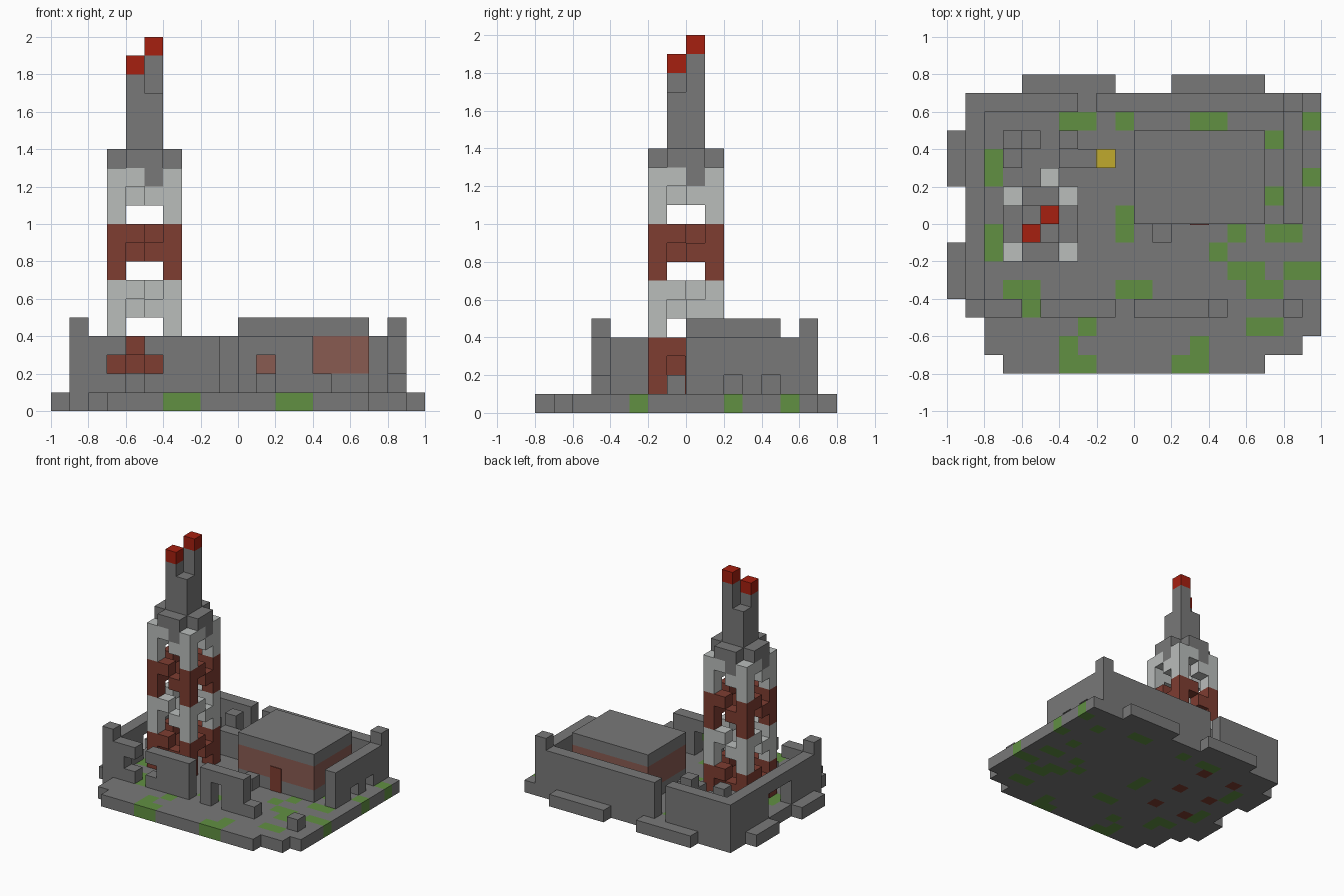
import bpy
import bmesh
from itertools import product
from mathutils import Vector

default_cube = bpy.data.objects.get("Cube")
if default_cube:
    bpy.data.objects.remove(default_cube, do_unlink=True)

UNIT = 0.1
grid = {}       # block cell -> part name
part_colour = {}  # part name -> material


def material(name, red, green, blue):
    mat = bpy.data.materials.new(name)
    mat.use_nodes = True
    colour = (red, green, blue, 1)
    mat.diffuse_color = colour
    mat.node_tree.nodes["Principled BSDF"].inputs["Base Color"].default_value = colour
    return mat


concrete = material("concrete grey", 0.19, 0.19, 0.19)
pale = material("pale grey paint", 0.49, 0.51, 0.5)
rust = material("rust red paint", 0.21, 0.047, 0.031)
brick = material("faded brick", 0.25, 0.105, 0.083)
signal = material("signal red", 0.38, 0.014, 0.005)
grass = material("grass green", 0.12, 0.28, 0.055)
yellow = material("yellow", 0.53, 0.4, 0.027)


def cells(x, y, z, width=1, depth=1, height=1):
    return product(range(x, x + width), range(y, y + depth), range(z, z + height))


def fill(name, mat, *boxes):
    """Claim blocks for a part; each box is x, y, z, width, depth, height."""
    part_colour[name] = mat
    for box in boxes:
        for cell in cells(*box):
            grid[cell] = name


def carve(*boxes):
    for box in boxes:
        for cell in cells(*box):
            grid.pop(cell, None)


# Ground slab with stepped outline and side ledges
fill("ground_slab", concrete,
     (-9, -4, 0, 19, 11), (-9, -5, 0, 19, 1), (-8, -6, 0, 18, 1),
     (-8, -7, 0, 17, 1), (-7, -8, 0, 14, 1),
     (-10, 2, 0, 1, 3), (-10, -4, 0, 1, 3),
     (-6, 7, 0, 5, 1), (2, 7, 0, 5, 1))

# Grass patches: row -> (start, length) runs
grass_rows = {
    5: [(-4, 2), (-1, 1), (3, 2), (9, 1)],
    4: [(7, 1)],
    3: [(-8, 1)],
    2: [(-8, 1), (9, 1)],
    1: [(7, 1)],
    0: [(-1, 1)],
    -1: [(-8, 1), (-1, 1), (5, 1), (7, 2)],
    -2: [(-8, 1), (4, 1)],
    -3: [(5, 2), (8, 2)],
    -4: [(-7, 2), (-1, 2), (6, 2)],
    -5: [(-6, 1)],
    -6: [(-3, 1), (6, 2)],
    -7: [(-4, 1), (3, 1)],
    -8: [(-4, 2), (2, 2)],
}
for row, runs in grass_rows.items():
    for start, length in runs:
        fill("grass_patches", grass, (start, row, 0, length))

# Perimeter walls with gaps, openings and taller corner posts
fill("back_wall", concrete, (-9, 6, 1, 18, 1, 3))
carve((-3, 6, 1, 1, 1, 3))
fill("left_wall", concrete, (-9, -5, 1, 1, 11, 3))
carve((-9, -1, 1, 1, 3, 2))
fill("right_wall", concrete, (8, 0, 1, 1, 6, 3))
carve((8, 2, 1), (8, 4, 1))
fill("corner_posts", concrete, (-9, -5, 1, 1, 1, 4), (8, 6, 1, 1, 1, 4))
fill("front_wall", concrete,
     (-8, -5, 1, 2, 1, 3), (-5, -5, 1, 4, 1, 3), (0, -5, 1, 4, 1, 3), (4, -5, 1))
carve((-7, -5, 2), (-5, -5, 2), (1, -5, 1, 1, 1, 2))
fill("loose_blocks", concrete, (8, -5, 1), (1, -1, 1))

# Low building
fill("building_footing", concrete, (0, 0, 1, 7, 5))
fill("building_walls", brick, (0, 0, 2, 7, 5, 2))
fill("building_roof", concrete, (0, 0, 4, 7, 5))

# Yard machinery and debris
fill("yard_machines", concrete,
     (-4, 4, 1, 1, 1, 3), (-4, 3, 1, 2, 1, 2),
     (-7, 4, 1, 1, 1, 3), (-7, 3, 1, 1, 1, 2), (-6, 4, 1, 1, 1, 2))
fill("machine_footings", rust, (-4, 4, 0), (-7, 4, 0))
fill("yard_crate", pale, (-5, 2, 1))
fill("yellow_barrel", yellow, (-2, 3, 1))


def fill_around_tower(name, mat, u, v, z, height=1):
    """Repeat a block on all four tower sides by quarter turns."""
    for turn in range(4):
        fill(name, mat, (u - 5, v, z, 1, 1, height))
        u, v = -v - 1, u


# Lattice tower in painted bands, each with stepped braces
for band in range(4):
    tone, mat = (("pale", pale) if band % 2 else ("rust", rust))
    bottom = 1 + 3 * band
    fill_around_tower("tower_legs_" + tone, mat, -2, -2, bottom, 3)
    fill_around_tower("tower_braces_" + tone, mat, 0, -2, bottom + 1)
    fill_around_tower("tower_braces_" + tone, mat, -1, -2, bottom + 2)
fill_around_tower("tower_legs_rust", rust, -2, -2, 0)

# Collar and stepped mast with warning lamps
fill_around_tower("tower_collar", concrete, 0, -2, 12)
fill("tower_collar", concrete, (-6, -2, 13, 2, 4), (-7, -1, 13, 4, 2))
fill("mast", concrete, (-6, -1, 14, 2, 2, 3), (-6, -1, 17), (-5, 0, 17, 1, 1, 2))
fill("mast_lamps", signal, (-6, -1, 18), (-5, 0, 19))


def build_part(name):
    """Make one object from a part's blocks, keeping only exposed faces."""
    bm = bmesh.new()
    for cell in [c for c, owner in grid.items() if owner == name]:
        centre = Vector(cell) + Vector((0.5, 0.5, 0.5))
        for axis, sign in product(range(3), (-1, 1)):
            normal = Vector((0, 0, 0))
            normal[axis] = sign
            if tuple(int(a + b) for a, b in zip(cell, normal)) in grid:
                continue
            side = Vector((0, 0, 0))
            side[(axis + 1) % 3] = 0.5
            up = normal.cross(side)
            middle = centre + normal / 2
            corners = (-side - up, side - up, side + up, up - side)
            bm.faces.new([bm.verts.new((middle + c) * UNIT) for c in corners])
    bmesh.ops.remove_doubles(bm, verts=bm.verts, dist=UNIT / 100)
    mesh = bpy.data.meshes.new(name)
    bm.to_mesh(mesh)
    bm.free()
    mesh.materials.append(part_colour[name])
    bpy.context.collection.objects.link(bpy.data.objects.new(name, mesh))


for part in part_colour:
    build_part(part)

# Painted door plate on the building front
bpy.ops.mesh.primitive_cube_add(size=1, location=(0.35, -0.003, 0.2))
door = bpy.context.object
door.name = "building_door"
door.scale = (UNIT, 0.006, 2 * UNIT)
door.data.materials.append(rust)
